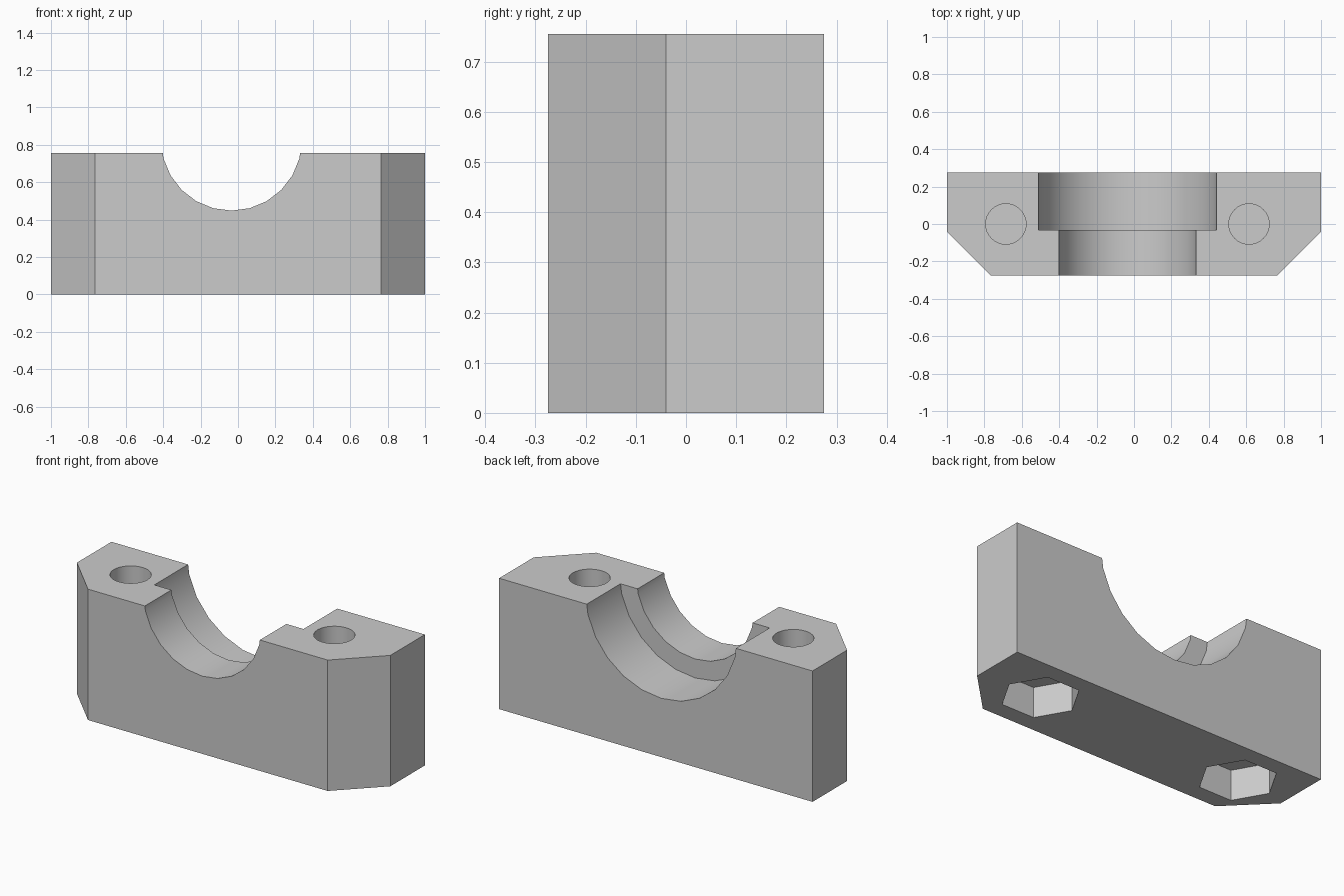
import bpy, bmesh
from math import radians, cos, sin, pi
from mathutils import Vector

cube = bpy.data.objects.get("Cube")
if cube:
    bpy.data.objects.remove(cube, do_unlink=True)

LENGTH, DEPTH, HEIGHT = 2.0, 0.55, 0.755
MID_X = -0.035           # centre of the saddle and the bolt pair
BOLT_SPACING = 0.65
AXIS_Z = 0.824           # axis of the round saddle

grey = bpy.data.materials.new("light grey")
grey.use_nodes = True
colour = (0.6, 0.6, 0.6, 1)
grey.diffuse_color = colour
grey.node_tree.nodes["Principled BSDF"].inputs["Base Color"].default_value = colour


def prism(name, base, sweep):
    """Extrude a flat outline along a vector into a closed solid."""
    bm = bmesh.new()
    face = bm.faces.new([bm.verts.new(p) for p in base])
    extruded = bmesh.ops.extrude_face_region(bm, geom=[face], use_keep_orig=True)
    verts = [v for v in extruded["geom"] if isinstance(v, bmesh.types.BMVert)]
    bmesh.ops.translate(bm, verts=verts, vec=Vector(sweep))
    bmesh.ops.recalc_face_normals(bm, faces=bm.faces)
    mesh = bpy.data.meshes.new(name)
    bm.to_mesh(mesh)
    bm.free()
    mesh.materials.append(grey)
    obj = bpy.data.objects.new(name, mesh)
    bpy.context.collection.objects.link(obj)
    return obj


def ring(sides, radius):
    """Corner offsets of a regular polygon."""
    return [(radius * cos(2 * pi * i / sides), radius * sin(2 * pi * i / sides))
            for i in range(sides)]


def saddle_cutter(name, radius, y0, y1):
    base = [(MID_X + u, y0, AXIS_Z + v) for u, v in ring(24, radius)]
    return prism(name, base, (0, y1 - y0, 0))


def upright_cutter(name, x, sides, radius, z0, z1):
    base = [(x + u, v, z0) for u, v in ring(sides, radius)]
    return prism(name, base, (0, 0, z1 - z0))


# Block with two chamfered front corners
hx, hy = LENGTH / 2, DEPTH / 2
outline = [(-hx, hy, 0), (-hx, -0.04, 0), (-0.765, -hy, 0),
           (0.765, -hy, 0), (hx, -0.04, 0), (hx, hy, 0)]
block = prism("clamp_block", outline, (0, 0, HEIGHT))

# Stepped round saddle: narrow at the front, wide at the back
cutters = [saddle_cutter("narrow_saddle_cutter", 0.376, -0.5, 0.1),
           saddle_cutter("wide_saddle_cutter", 0.485, -0.033, 0.5)]

# Blind bolt holes from above and hexagonal nut pockets from below
for side, label in ((-1, "right"), (1, "left")):
    x = MID_X + side * BOLT_SPACING
    cutters.append(upright_cutter(label + "_bolt_cutter", x, 32, 0.108, 0.19, 1))
    cutters.append(upright_cutter(label + "_nut_cutter", x, 6, 0.206, -0.2, 0.175))

bpy.ops.object.select_all(action="DESELECT")
bpy.context.view_layer.objects.active = block
block.select_set(True)
for cutter in cutters:
    cutter.hide_render = True
    mod = block.modifiers.new(cutter.name, "BOOLEAN")
    mod.operation = "DIFFERENCE"
    mod.solver = "EXACT"
    mod.object = cutter
    bpy.ops.object.modifier_apply(modifier=mod.name)
    bpy.data.objects.remove(cutter, do_unlink=True)

bpy.ops.object.shade_smooth_by_angle(angle=radians(30))
